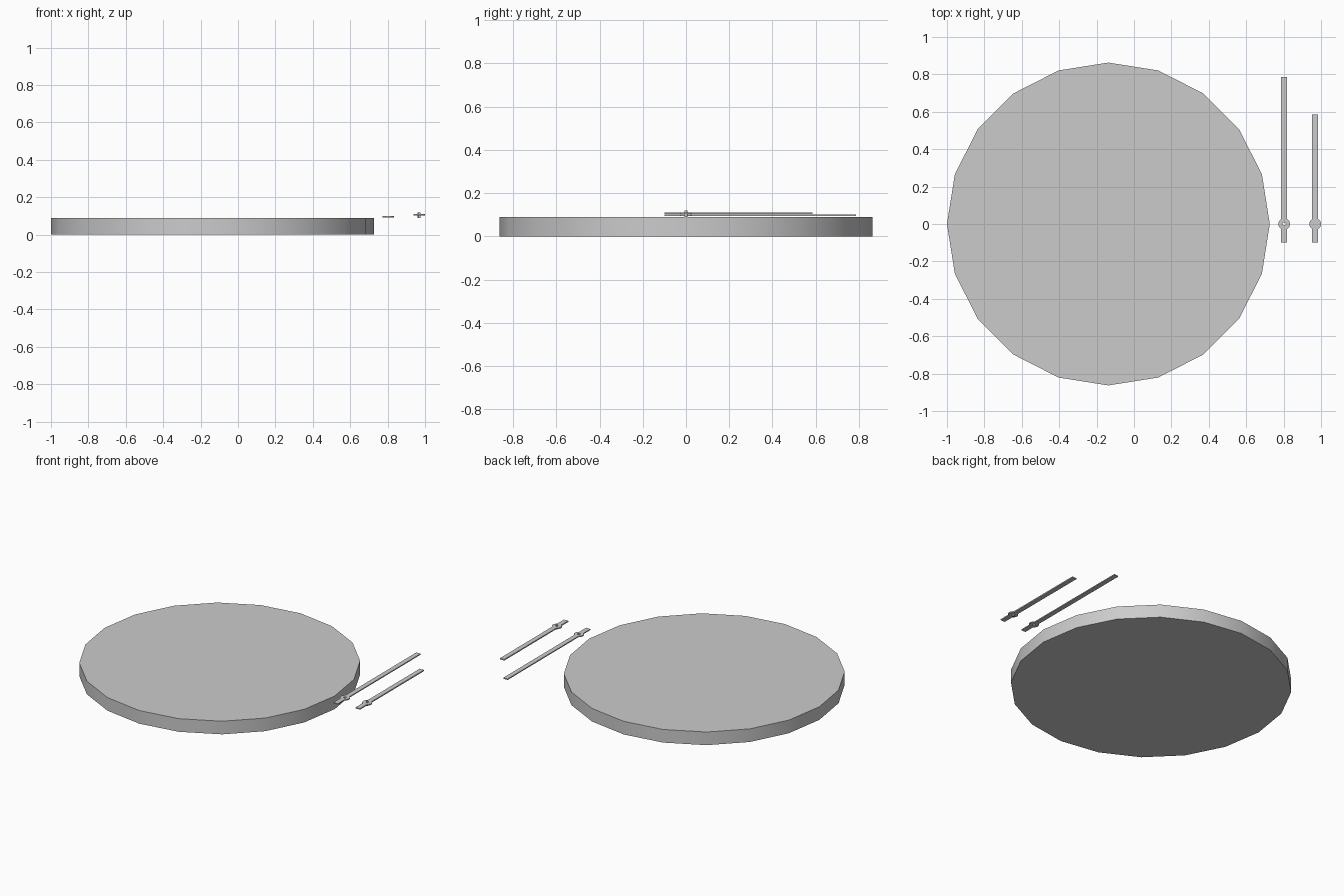
import bpy, bmesh
from math import pi, sin, cos, acos, radians

if "Cube" in bpy.data.objects:
    bpy.data.objects.remove(bpy.data.objects["Cube"])


def cylinder(name, x, radius, z0, z1, sides):
    bpy.ops.mesh.primitive_cylinder_add(vertices=sides, radius=radius, depth=z1 - z0,
                                        location=(x, 0, (z0 + z1) / 2))
    ob = bpy.context.object
    ob.name = name
    bpy.ops.object.shade_smooth_by_angle(angle=radians(30))
    return ob


def clock_hand(name, x, tip, z0, z1, hole=0.0, tail=-0.10, half=0.016, hub=0.031, steps=8):
    # Outline: straight bar swelling into a round hub at the pivot
    a = acos(half / hub)
    arc = [(hub * cos(-a + 2 * a * i / steps), hub * sin(-a + 2 * a * i / steps))
           for i in range(steps + 1)]
    right = [(half, tail)] + arc + [(half, tip)]
    loops = [right + [(-px, py) for px, py in reversed(right)]]
    if hole:
        loops.append([(hole * cos(2 * pi * i / 12), hole * sin(2 * pi * i / 12))
                      for i in range(12)])
    bm = bmesh.new()
    edges = []
    for pts in loops:
        vs = [bm.verts.new((px, py, 0)) for px, py in pts]
        edges += [bm.edges.new((vs[i], vs[(i + 1) % len(vs)])) for i in range(len(vs))]
    bmesh.ops.triangle_fill(bm, edges=edges, use_beauty=True, normal=(0, 0, 1))
    # Thickness
    ext = bmesh.ops.extrude_face_region(bm, geom=bm.faces[:], use_keep_orig=True)
    top = [g for g in ext["geom"] if isinstance(g, bmesh.types.BMVert)]
    bmesh.ops.translate(bm, verts=top, vec=(0, 0, z1 - z0))
    bmesh.ops.recalc_face_normals(bm, faces=bm.faces[:])
    me = bpy.data.meshes.new(name)
    bm.to_mesh(me)
    bm.free()
    ob = bpy.data.objects.new(name, me)
    ob.location = (x, 0, z0)
    bpy.context.collection.objects.link(ob)
    return ob


# Clock body: twenty-sided disc
cylinder("clock_body", -0.137, 0.863, 0.0, 0.089, 20)

# Hands laid out beside the body
clock_hand("minute_hand", 0.803, 0.787, 0.093, 0.100, hole=0.009)
clock_hand("hour_hand", 0.969, 0.585, 0.103, 0.111)

# Pivot pin through the hour hand
cylinder("hour_hand_pin", 0.969, 0.008, 0.090, 0.119, 12)
